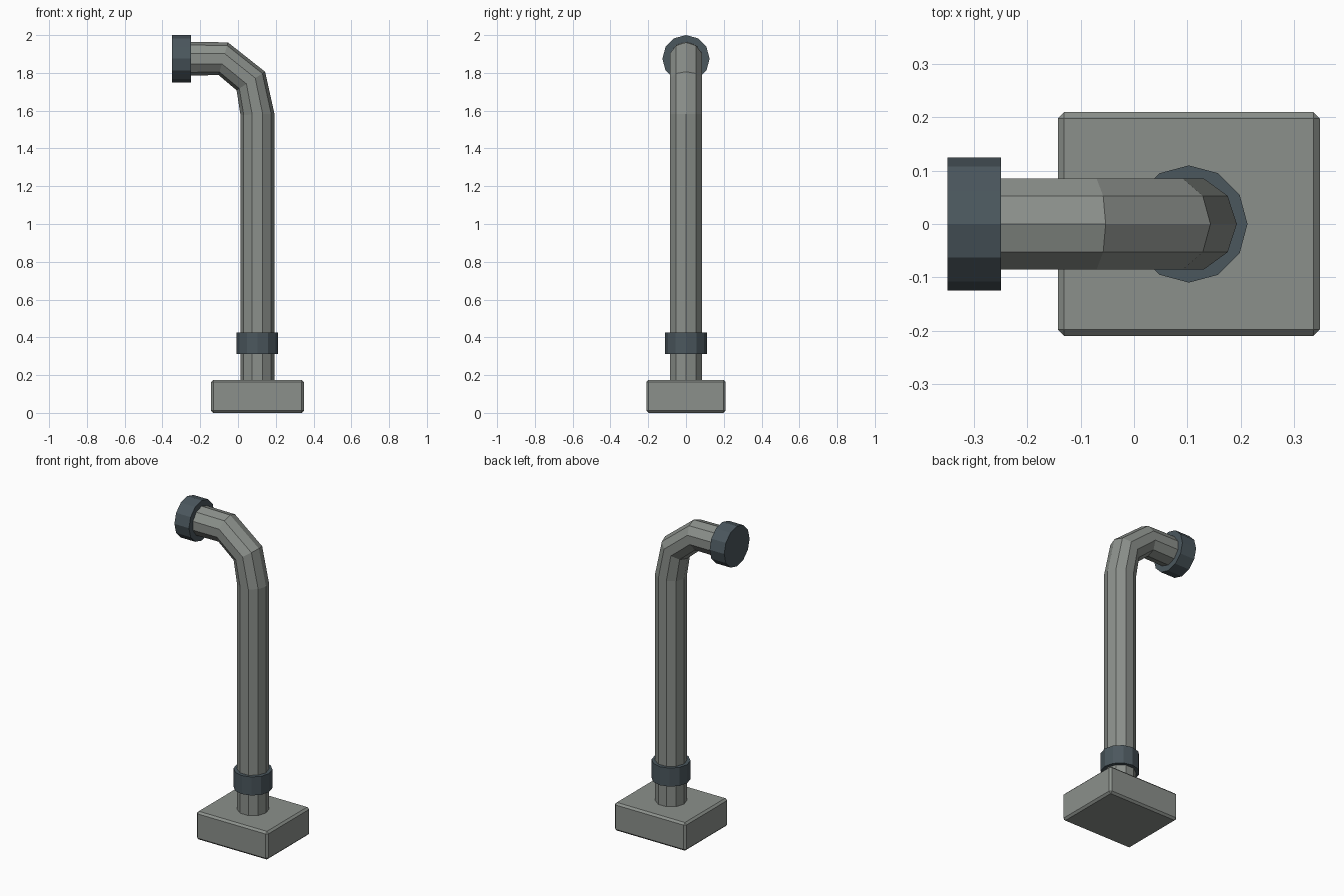
import bpy, bmesh, math
from mathutils import Matrix, Vector

cube = bpy.data.objects.get("Cube")
if cube:
    bpy.data.objects.remove(cube, do_unlink=True)


def make_material(name, rgb):
    mat = bpy.data.materials.new(name)
    mat.use_nodes = True
    mat.diffuse_color = (*rgb, 1)
    mat.node_tree.nodes["Principled BSDF"].inputs["Base Color"].default_value = (*rgb, 1)
    return mat


grey = make_material("warm grey metal", (0.26, 0.28, 0.26))
slate = make_material("dark slate metal", (0.07, 0.095, 0.11))


def finish(name, bm, mat):
    bmesh.ops.recalc_face_normals(bm, faces=bm.faces)
    mesh = bpy.data.meshes.new(name)
    bm.to_mesh(mesh)
    bm.free()
    mesh.materials.append(mat)
    obj = bpy.data.objects.new(name, mesh)
    bpy.context.collection.objects.link(obj)
    return obj


def collar(name, centre, radius, depth, along_x=False):
    bm = bmesh.new()
    turn = Matrix.Rotation(math.pi / 2, 4, "Y") if along_x else Matrix()
    bmesh.ops.create_cone(bm, cap_ends=True, segments=12, radius1=radius, radius2=radius,
                          depth=depth, matrix=Matrix.Translation(centre) @ turn)
    return finish(name, bm, slate)


def pipe(name, stations, radius, sides=10):
    """Sweep a polygon through (x, z, tilt) stations; tilt leans the ring's outer side."""
    bm = bmesh.new()
    rings = []
    for x, z, tilt in stations:
        a = math.radians(tilt)
        outward = Vector((math.sin(a), 0, math.cos(a)))
        ring = []
        for i in range(sides):
            t = math.tau * i / sides
            offset = outward * math.cos(t) + Vector((0, math.sin(t), 0))
            ring.append(bm.verts.new(Vector((x, 0, z)) + offset * radius))
        rings.append(ring)
    for a, b in zip(rings, rings[1:]):
        for i in range(sides):
            j = (i + 1) % sides
            bm.faces.new((a[i], a[j], b[j], b[i]))
    bm.faces.new(rings[0])
    bm.faces.new(rings[-1])
    return finish(name, bm, grey)


post_x = 0.103

# Base block with chamfered edges
bm = bmesh.new()
bmesh.ops.create_cube(bm, size=1, matrix=Matrix.Translation((post_x, 0, 0.0875))
                      @ Matrix.Diagonal((0.492, 0.42, 0.175, 1)))
bmesh.ops.bevel(bm, geom=bm.edges[:], offset=0.012, segments=1, affect="EDGES")
finish("base_block", bm, grey)

# Bent pipe from the end cap down into the base
pipe("bent_pipe", [(-0.3, 1.875, 0), (-0.078, 1.875, 16), (0.068, 1.757, 57),
                   (post_x, 1.58, 88), (post_x, 0.1, 90)], 0.09)

# Dark collars
collar("post_collar", (post_x, 0, 0.368), 0.11, 0.115)
collar("end_cap", (-0.3, 0, 1.875), 0.125, 0.1, along_x=True)
